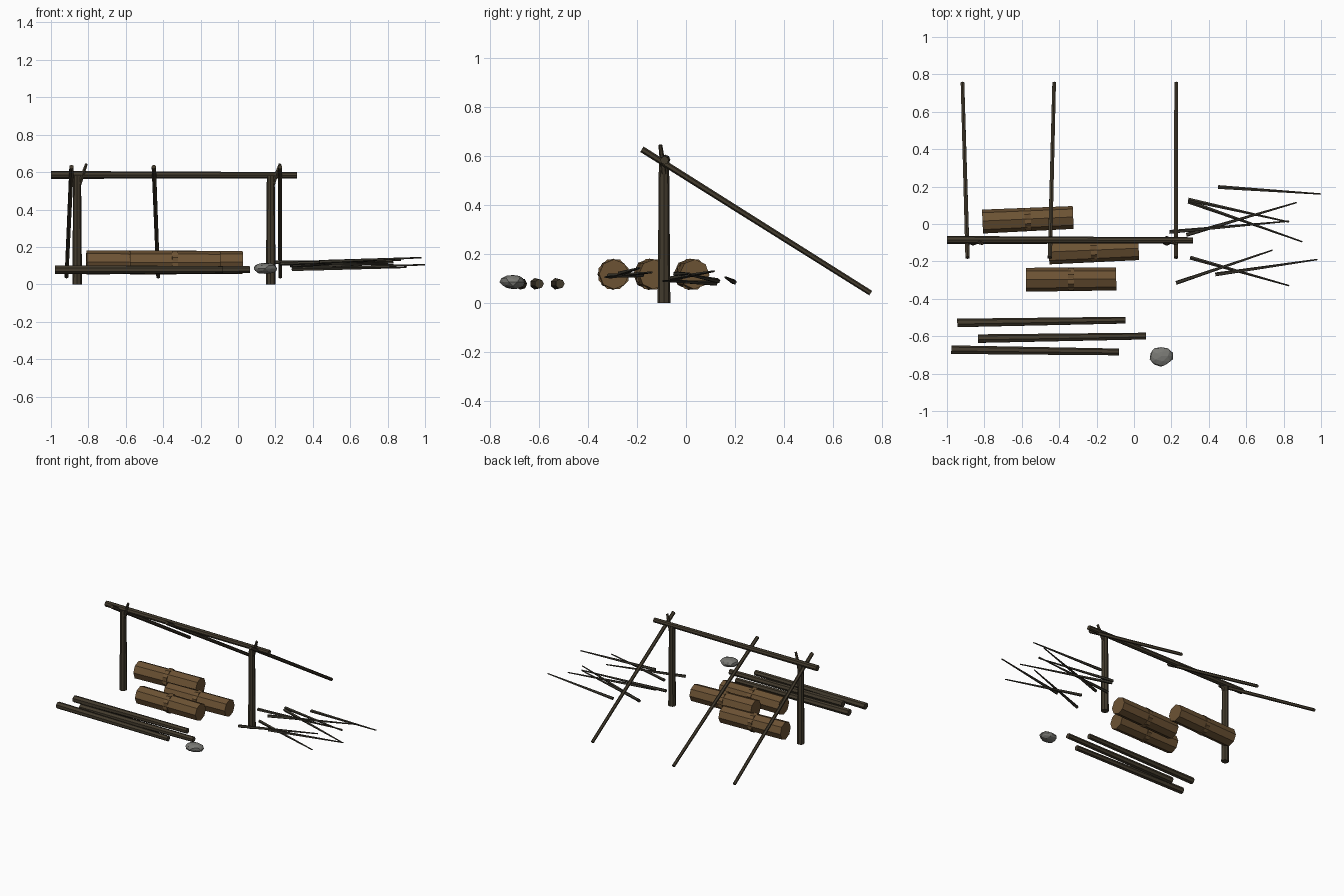
import bpy, bmesh, math, random
from mathutils import Vector

cube = bpy.data.objects.get("Cube")
if cube:
    bpy.data.objects.remove(cube)


def material(name, rgb):
    m = bpy.data.materials.new(name)
    m.use_nodes = True
    m.diffuse_color = (*rgb, 1)
    m.node_tree.nodes["Principled BSDF"].inputs["Base Color"].default_value = (*rgb, 1)
    return m


BARK = material("dark bark", (0.055, 0.043, 0.026))
TWIG = material("dark twig", (0.042, 0.037, 0.026))
WOOD = material("brown log wood", (0.15, 0.085, 0.034))
STONE = material("grey stone", (0.19, 0.19, 0.175))


def finish(name, bm, mat):
    mesh = bpy.data.meshes.new(name)
    bm.to_mesh(mesh)
    bm.free()
    mesh.materials.append(mat)
    ob = bpy.data.objects.new(name, mesh)
    bpy.context.collection.objects.link(ob)
    return ob


def rod(name, a, b, r1, r2, mat, sides=7, turn=0.0):
    """Capped, optionally tapered rod from a to b."""
    a, b = Vector(a), Vector(b)
    bm = bmesh.new()
    bmesh.ops.create_cone(bm, cap_ends=True, segments=sides,
                          radius1=r1, radius2=r2, depth=(b - a).length)
    ob = finish(name, bm, mat)
    ob.location = (a + b) / 2
    ob.rotation_mode = 'QUATERNION'
    spin = Vector((0, 0, 1)).rotation_difference(b - a)
    ob.rotation_quaternion = spin @ Vector((0, 0, 1)).rotation_difference(
        Vector((0, 0, 1))) if not turn else spin
    if turn:
        for v in ob.data.vertices:
            x, y = v.co.x, v.co.y
            v.co.x = x * math.cos(turn) - y * math.sin(turn)
            v.co.y = x * math.sin(turn) + y * math.cos(turn)
    return ob


# Upright posts, each with a forked prong
for side, x in (("right", -0.86), ("left", 0.175)):
    rod(f"{side}_post", (x, -0.09, 0), (x, -0.09, 0.58), 0.026, 0.021, BARK, 8)
    rod(f"{side}_post_prong", (x + 0.01, -0.09, 0.53),
        (x + 0.05, -0.105, 0.645), 0.013, 0.008, BARK, 6)

# Ridge beam
rod("ridge_beam", (-1, -0.085, 0.585), (0.315, -0.088, 0.583), 0.021, 0.017, BARK, 8)

# Sloping rafters
for i, (top, foot) in enumerate(((-0.89, -0.917), (-0.45, -0.427), (0.225, 0.225))):
    rod(f"rafter_{i + 1}", (top, -0.18, 0.628), (foot, 0.755, 0.04), 0.013, 0.011, BARK, 6)

# Octagonal logs, each with a ring round the middle
logs = (((-0.81, 0.013), (-0.325, 0.035)),
        ((-0.455, -0.152), (0.025, -0.132)),
        ((-0.577, -0.298), (-0.095, -0.294)))
for i, (a, b) in enumerate(logs):
    a, b = Vector((*a, 0.117)), Vector((*b, 0.117))
    rod(f"log_{i + 1}", a, b, 0.064, 0.061, WOOD, 8)
    mid, along = (a + b) / 2, (b - a).normalized() * 0.016
    rod(f"log_ring_{i + 1}", mid - along, mid + along, 0.066, 0.066, WOOD, 8, math.pi / 8)

# Long poles lying in front
poles = (((-0.945, -0.53), (-0.045, -0.515)),
         ((-0.835, -0.614), (0.065, -0.6)),
         ((-0.977, -0.673), (-0.08, -0.685)))
for i, (a, b) in enumerate(poles):
    rod(f"pole_{i + 1}", (*a, 0.078), (*b, 0.078), 0.024, 0.019, BARK, 7)

# Scattered tapered sticks
sticks = (((0.45, 0.197, 0.085), (1.0, 0.16, 0.105)),
          ((0.29, 0.13, 0.09), (0.83, 0.01, 0.115)),
          ((0.29, 0.12, 0.08), (0.9, -0.095, 0.09)),
          ((0.19, -0.043, 0.118), (0.83, 0.015, 0.12)),
          ((0.28, -0.058, 0.1), (0.87, 0.115, 0.13)),
          ((0.225, -0.315, 0.11), (0.74, -0.14, 0.125)),
          ((0.3, -0.18, 0.115), (0.83, -0.33, 0.105)),
          ((0.435, -0.27, 0.12), (0.98, -0.19, 0.143)))
for i, (a, b) in enumerate(sticks):
    rod(f"stick_{i + 1}", a, b, 0.011, 0.004, TWIG, 5)

# Faceted stone
random.seed(4)
bm = bmesh.new()
bmesh.ops.create_icosphere(bm, subdivisions=2, radius=1)
for v in bm.verts:
    v.co *= random.uniform(0.88, 1.06)
    v.co = (0.145 + v.co.x * 0.065, -0.707 + v.co.y * 0.054, 0.085 + v.co.z * 0.031)
finish("stone", bm, STONE)
